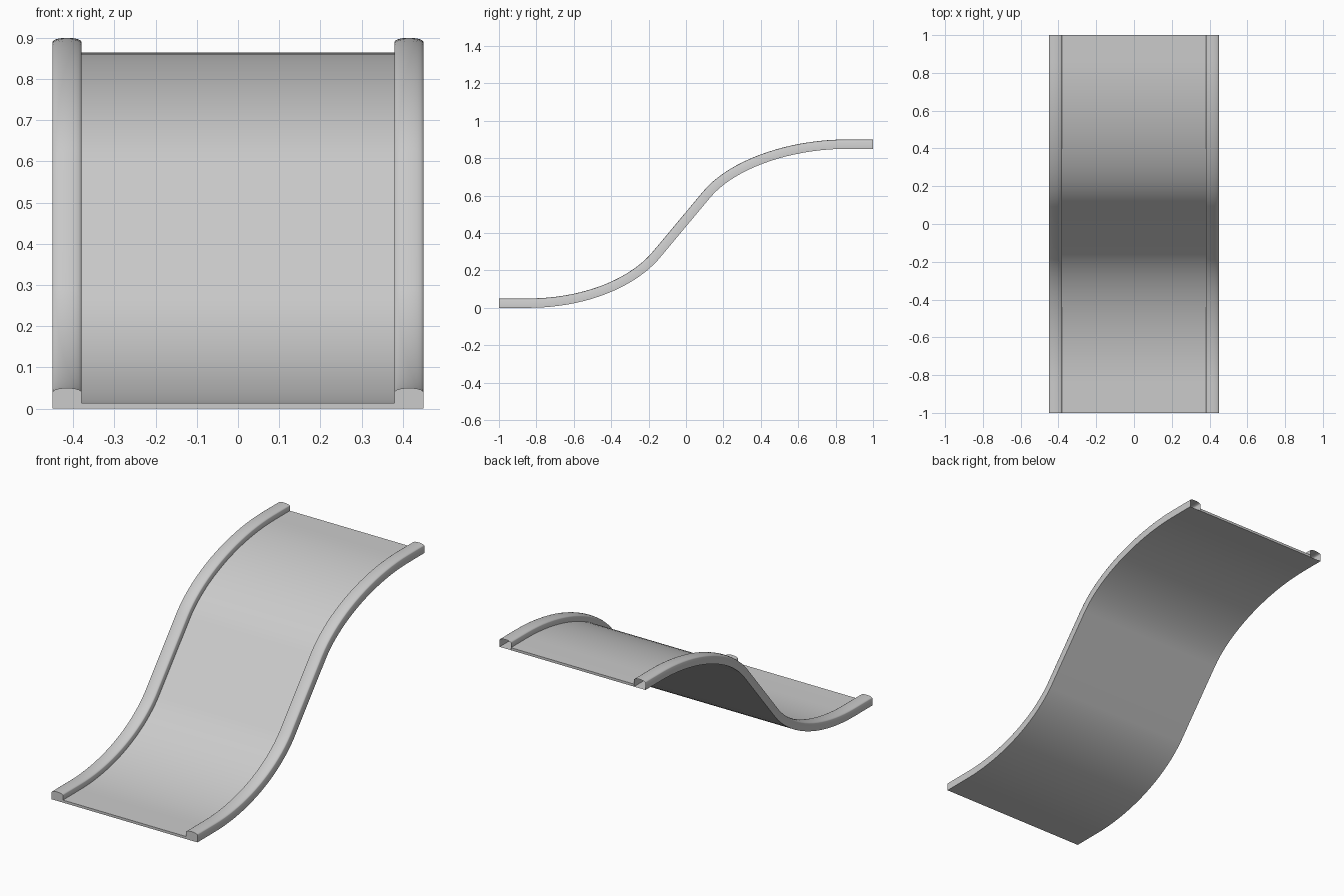
import bpy, bmesh, math
from mathutils import Vector
from mathutils.geometry import interpolate_bezier

cube = bpy.data.objects.get("Cube")
if cube:
    bpy.data.objects.remove(cube)

grey = bpy.data.materials.new("light grey")
grey.use_nodes = True
colour = (0.6, 0.6, 0.6, 1)
grey.diffuse_color = colour
grey.node_tree.nodes["Principled BSDF"].inputs["Base Color"].default_value = colour

HALF, INNER, DECK, SIDE, CROWN = 0.45, 0.38, 0.014, 0.04, 0.05


def vec(y, z):
    return Vector((0, y, z))


# Underside path: flat foot, rising curve, straight ramp, levelling curve, flat top
lower = interpolate_bezier(vec(-0.84, 0), vec(-0.57, 0), vec(-0.30, 0.09), vec(-0.15, 0.255), 20)
upper = interpolate_bezier(vec(0.13, 0.59), vec(0.26, 0.745), vec(0.56, 0.85), vec(0.86, 0.85), 20)
path = [vec(-1, 0)] + lower + upper + [vec(1, 0.85)]


def normal(i):
    if i in (0, len(path) - 1):
        return Vector((0, 0, 1))
    t = (path[i + 1] - path[i]).normalized() + (path[i] - path[i - 1]).normalized()
    return Vector((0, -t.z, t.y)).normalized()


def sweep(name, profile, cap_back):
    """Sweep a closed (x, height) profile along the path."""
    bm = bmesh.new()
    rings = []
    for i, p in enumerate(path):
        n = normal(i)
        rings.append([bm.verts.new(p + n * h + Vector((x, 0, 0))) for x, h in profile])
    count = len(profile)
    for a, b in zip(rings, rings[1:]):
        for k in range(count):
            j = (k + 1) % count
            bm.faces.new((a[k], a[j], b[j], b[k]))
    bm.faces.new(rings[0])
    if cap_back:
        bm.faces.new(rings[-1])
    bmesh.ops.recalc_face_normals(bm, faces=bm.faces)
    mesh = bpy.data.meshes.new(name)
    bm.to_mesh(mesh)
    bm.free()
    mesh.materials.append(grey)
    obj = bpy.data.objects.new(name, mesh)
    bpy.context.collection.objects.link(obj)
    bpy.ops.object.select_all(action="DESELECT")
    obj.select_set(True)
    bpy.context.view_layer.objects.active = obj
    bpy.ops.object.shade_smooth_by_angle(angle=math.radians(35))


# Sliding surface
sweep("slide_deck", [(-INNER, 0), (INNER, 0), (INNER, DECK), (-INNER, DECK)], True)

# Hollow side rails with a gently arched top, open at the back end
for side, name in ((-1, "left_rail"), (1, "right_rail")):
    name = "left_rail" if side > 0 else "right_rail"
    mid, half = (HALF + INNER) / 2, (HALF - INNER) / 2
    arch = [(side * (mid + half * math.cos(a)), SIDE + (CROWN - SIDE) * math.sin(a))
            for a in (math.pi * k / 10 for k in range(11))]
    sweep(name, [(side * INNER, 0), (side * HALF, 0)] + arch, False)
